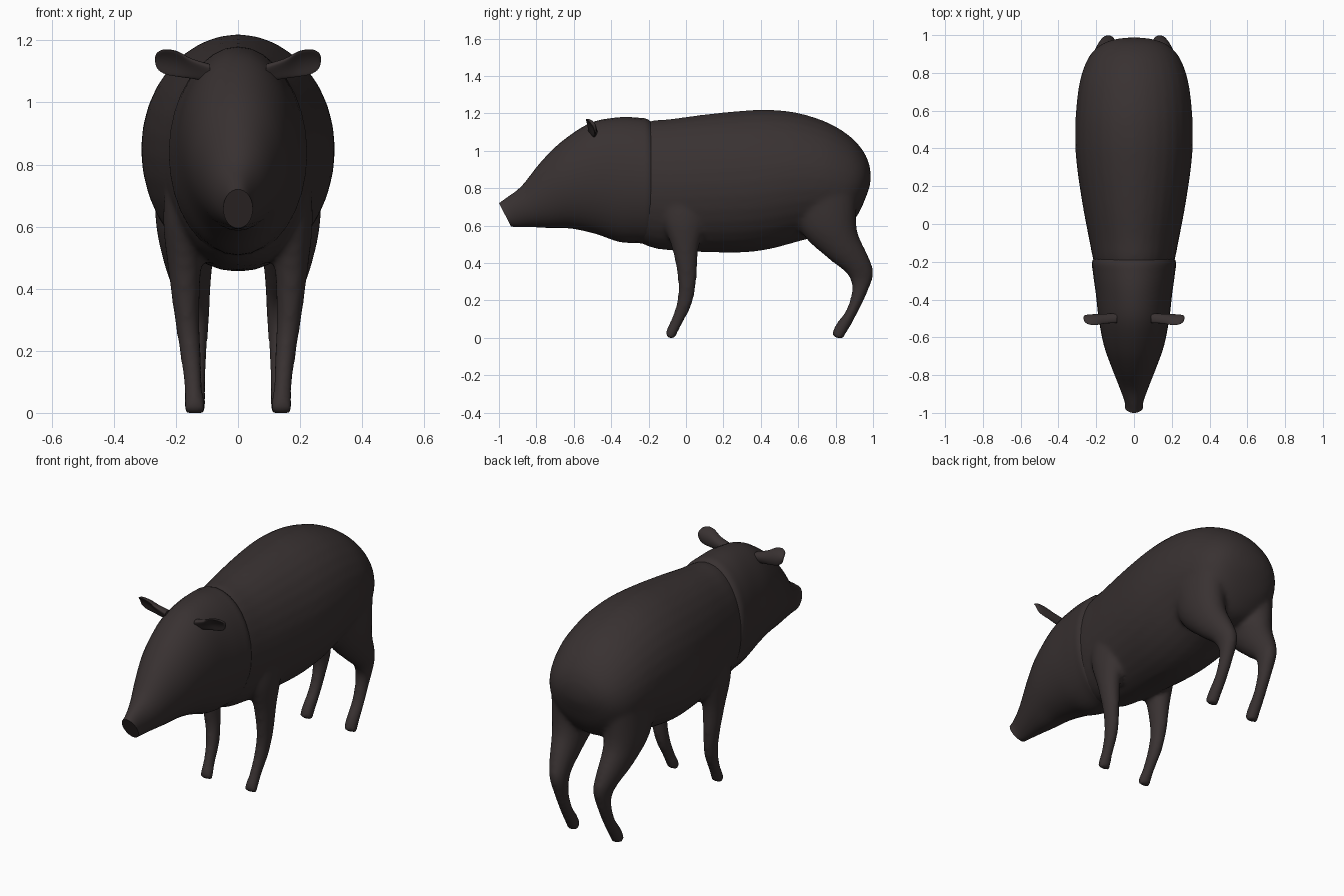
import bpy
from math import cos, sin, pi, radians
from mathutils import Vector

cube = bpy.data.objects.get("Cube")
if cube:
    bpy.data.objects.remove(cube)

SIDES = 32
STEPS = 4

# One dark hide colour
hide = bpy.data.materials.new("dark_brown_hide")
hide.use_nodes = True
colour = (0.04, 0.031, 0.031, 1)
hide.diffuse_color = colour
hide.node_tree.nodes["Principled BSDF"].inputs["Base Color"].default_value = colour


def smooth_rows(rows):
    """Pass a smooth curve through rows of numbers."""
    rows = [Vector(r) for r in rows]
    result = []
    for i in range(len(rows) - 1):
        p, q = rows[i], rows[i + 1]
        before, after = rows[max(i - 1, 0)], rows[min(i + 2, len(rows) - 1)]
        m, n = (q - before) / 2, (after - p) / 2
        for k in range(STEPS):
            t = k / STEPS
            result.append(p * (2*t**3 - 3*t**2 + 1) + m * (t**3 - 2*t**2 + t)
                          + q * (3*t**2 - 2*t**3) + n * (t**3 - t**2))
    return result + [rows[-1]]


def loft(rings):
    """Skin rings given as centre, half axis, half axis, curl."""
    verts, faces = [], []
    for centre, a, b, curl in rings:
        for k in range(SIDES):
            t = 2 * pi * k / SIDES
            verts.append(centre + a * cos(t) + b * sin(t) + curl * sin(t)**2)
    for i in range(len(rings) - 1):
        for k in range(SIDES):
            j = (k + 1) % SIDES
            u, v = i * SIDES, (i + 1) * SIDES
            faces.append((u + k, u + j, v + j, v + k))
    faces.append(tuple(reversed(range(SIDES))))
    faces.append(tuple(range(len(verts) - SIDES, len(verts))))
    return verts, faces


def spans(rows, side=1):
    """Rings from rows of y, z, y, z, half width, x centre."""
    rings = []
    for y1, z1, y2, z2, w, x in smooth_rows(rows):
        p, q = Vector((x * side, y1, z1)), Vector((x * side, y2, z2))
        rings.append((p.lerp(q, 0.5), Vector((w, 0, 0)), (p - q) / 2, Vector()))
    return loft(rings)


def make(name, *shells):
    verts, faces = [], []
    for v, f in shells:
        start = len(verts)
        verts += v
        faces += [tuple(i + start for i in face) for face in f]
    mesh = bpy.data.meshes.new(name)
    mesh.from_pydata(verts, [], faces)
    mesh.materials.append(hide)
    # Consistent outward normals
    import bmesh
    bm = bmesh.new()
    bm.from_mesh(mesh)
    bmesh.ops.recalc_face_normals(bm, faces=bm.faces)
    bm.to_mesh(mesh)
    bm.free()
    mesh.shade_smooth()
    mesh.set_sharp_from_angle(angle=radians(50))
    obj = bpy.data.objects.new(name, mesh)
    bpy.context.collection.objects.link(obj)
    return obj


# Torso, nose end to rump
torso = [
    (-.34, 1.1, -.34, .56, .17, 0),
    (-.2, 1.157, -.2, .488, .213, 0),
    (-.08, 1.17, -.08, .467, .238, 0),
    (.1, 1.194, .1, .458, .272, 0),
    (.3, 1.214, .3, .456, .302, 0),
    (.45, 1.219, .45, .475, .312, 0),
    (.6, 1.202, .6, .515, .307, 0),
    (.76, 1.15, .74, .55, .288, 0),
    (.88, 1.075, .85, .58, .25, 0),
    (.95, .995, .92, .66, .195, 0),
    (.98, .925, .965, .76, .12, 0),
    (.988, .87, .985, .82, .035, 0),
]

front_leg = [
    (-.13, .78, .12, .78, .06, .17),
    (-.12, .62, .1, .62, .066, .175),
    (-.07, .46, .065, .46, .053, .172),
    (-.043, .31, .056, .31, .04, .165),
    (-.047, .2, .032, .18, .034, .153),
    (-.078, .1, -.02, .075, .03, .144),
    (-.11, .03, -.052, .012, .034, .14),
    (-.107, .002, -.058, -.004, .032, .14),
]

hind_leg = [
    (.55, .76, .92, .83, .1, .17),
    (.62, .56, .91, .67, .1, .165),
    (.76, .425, .918, .56, .079, .16),
    (.855, .35, .975, .435, .058, .147),
    (.885, .29, 1.003, .345, .044, .136),
    (.883, .23, .966, .235, .036, .134),
    (.855, .145, .918, .135, .034, .135),
    (.806, .08, .87, .045, .033, .137),
    (.782, .03, .848, .012, .035, .138),
    (.787, .002, .842, -.004, .033, .138),
]

# Torso and legs blend into one skin
body = make("body_and_legs", spans(torso),
            *[spans(leg, s) for leg in (front_leg, hind_leg) for s in (-1, 1)])
skin = body.modifiers.new("skin", 'REMESH')
skin.mode = 'VOXEL'
skin.voxel_size = 0.014
skin.use_smooth_shade = True
relax = body.modifiers.new("relax", 'SMOOTH')
relax.factor = 0.5
relax.iterations = 7

# Head, blunt snout to neck seam
make("head", spans([
    (-1, .72, -.935, .595, .048, 0),
    (-.965, .745, -.9, .592, .051, 0),
    (-.88, .81, -.82, .592, .082, 0),
    (-.78, .935, -.72, .587, .122, 0),
    (-.67, 1.045, -.61, .584, .16, 0),
    (-.52, 1.145, -.48, .555, .187, 0),
    (-.38, 1.177, -.36, .514, .202, 0),
    (-.26, 1.177, -.26, .507, .217, 0),
    (-.19, 1.157, -.19, .51, .218, 0),
    (-.14, 1.05, -.14, .6, .15, 0),
]))

# Small cupped ears, tipped forward
up = Vector((0, -.5, .86))
forward = Vector((0, -.86, -.5))
ear = [
    (.09, 1.1, .03, .022),
    (.15, 1.115, .036, .018),
    (.195, 1.132, .047, .013),
    (.235, 1.139, .046, .011),
    (.26, 1.14, .03, .009),
    (.267, 1.14, .008, .004),
]
for side, name in ((1, "left_ear"), (-1, "right_ear")):
    make(name, loft([
        (Vector((x * side, -.495, z)), forward * thick, up * h, forward * h * .35)
        for x, z, h, thick in smooth_rows(ear)]))
